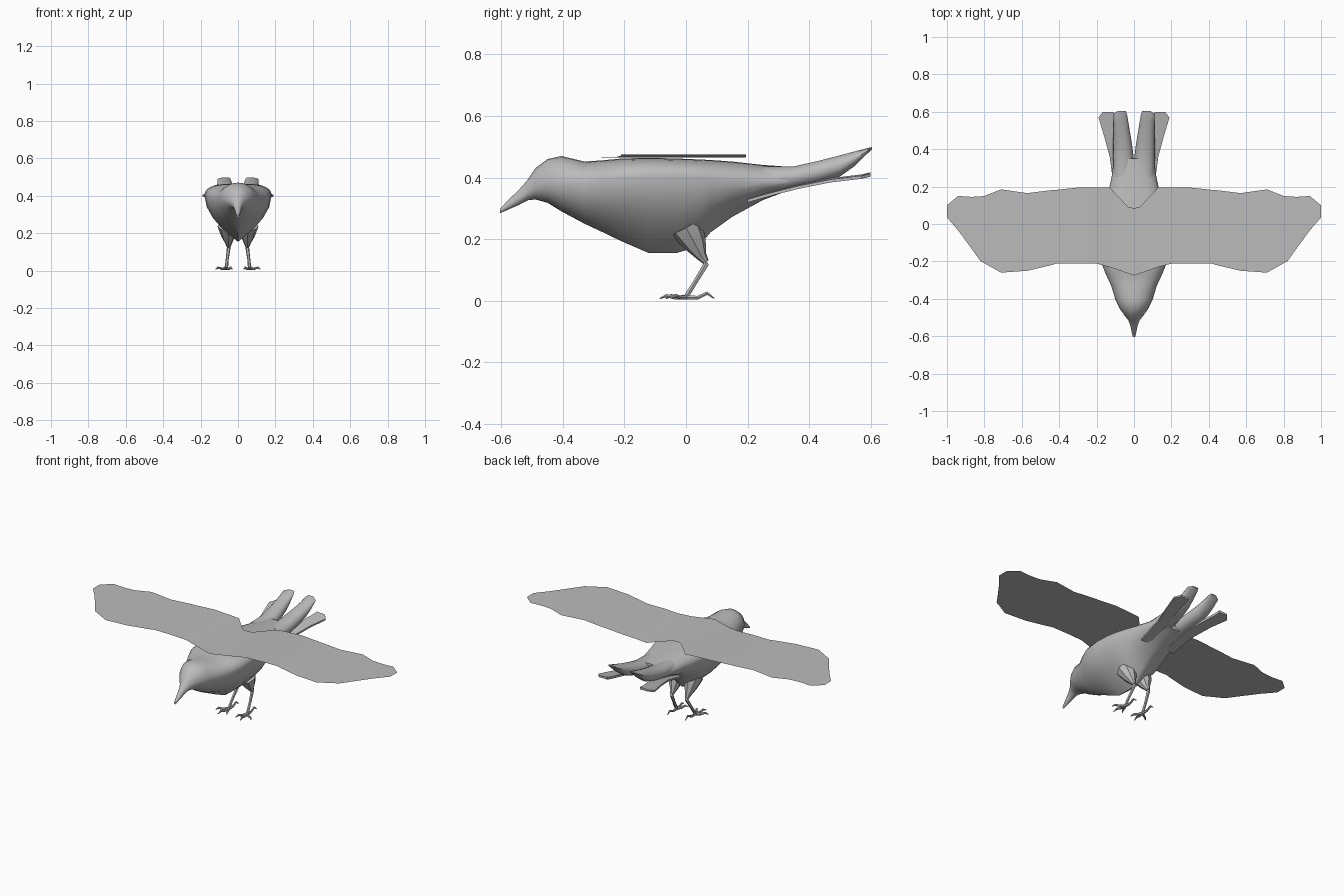
import bpy, bmesh, math
from mathutils import Vector

grey = bpy.data.materials.new("plain_grey")
grey.diffuse_color = (0.5, 0.5, 0.5, 1)


def finish(name, bm, recalc=True):
    if recalc:
        bmesh.ops.recalc_face_normals(bm, faces=bm.faces)
    me = bpy.data.meshes.new(name)
    bm.to_mesh(me)
    bm.free()
    me.materials.append(grey)
    ob = bpy.data.objects.new(name, me)
    bpy.context.collection.objects.link(ob)
    bpy.ops.object.select_all(action='DESELECT')
    ob.select_set(True)
    bpy.context.view_layer.objects.active = ob
    bpy.ops.object.shade_smooth_by_angle(angle=math.radians(40))
    return ob


def loft(name, rings):
    """Skin a list of equal closed rings and cap both ends."""
    bm = bmesh.new()
    vs = [[bm.verts.new(p) for p in r] for r in rings]
    n = len(vs[0])
    for a, b in zip(vs, vs[1:]):
        for i in range(n):
            j = (i + 1) % n
            bm.faces.new((a[i], a[j], b[j], b[i]))
    bm.faces.new(vs[0])
    bm.faces.new(vs[-1])
    return finish(name, bm)


def section(y, top, bot, w, mid, p, q, cx=0, n=24):
    """Cross-section across y: p shapes the upper half, q the lower half."""
    ring = []
    for i in range(n):
        t = 2 * math.pi * i / n
        c, s = math.cos(t), math.sin(t)
        x = math.copysign(abs(c) ** (p if s >= 0 else q), c) * w
        h = (top - mid) if s >= 0 else (mid - bot)
        ring.append((cx + x, y, mid + h * s))
    return ring


def tube(name, pts, radii, n=6):
    rings = []
    for i, p in enumerate(pts):
        d = (Vector(pts[min(i + 1, len(pts) - 1)]) - Vector(pts[max(i - 1, 0)])).normalized()
        ref = Vector((0, 0, 1)) if abs(d.z) < 0.8 else Vector((0, 1, 0))
        u = d.cross(ref).normalized()
        v = d.cross(u)
        rings.append([Vector(p) + radii[i] * (u * math.cos(2 * math.pi * k / n)
                      + v * math.sin(2 * math.pi * k / n)) for k in range(n)])
    return loft(name, rings)


# Beak, head, torso and rump in one skin: y, top, bottom, half width, widest z, p, q
body = [
    (-0.605, 0.298, 0.284, 0.006, 0.291, 1, 1),
    (-0.575, 0.330, 0.297, 0.013, 0.313, 1, 1),
    (-0.545, 0.358, 0.310, 0.019, 0.334, 1, 1),
    (-0.515, 0.392, 0.326, 0.030, 0.357, 1, 1),
    (-0.490, 0.430, 0.329, 0.050, 0.375, 1, 1),
    (-0.450, 0.460, 0.318, 0.078, 0.385, 1, 1),
    (-0.405, 0.470, 0.290, 0.099, 0.385, 1, 1.1),
    (-0.330, 0.452, 0.250, 0.122, 0.380, 0.9, 1.3),
    (-0.270, 0.456, 0.222, 0.150, 0.390, 0.7, 1.6),
    (-0.210, 0.462, 0.193, 0.174, 0.400, 0.6, 1.9),
    (-0.120, 0.464, 0.154, 0.180, 0.405, 0.55, 2.1),
    (-0.030, 0.462, 0.155, 0.176, 0.405, 0.55, 2.0),
    (0.040, 0.459, 0.175, 0.168, 0.400, 0.6, 1.8),
    (0.080, 0.457, 0.222, 0.160, 0.395, 0.6, 1.6),
    (0.150, 0.452, 0.272, 0.142, 0.390, 0.65, 1.4),
    (0.250, 0.441, 0.327, 0.120, 0.385, 0.7, 1.2),
    (0.350, 0.434, 0.364, 0.106, 0.390, 0.8, 1),
]
loft("body", [section(*s) for s in body])

# Wings: one thin sheet, x, leading y, trailing y, z
wing = [
    (0.00, -0.275, 0.085, 0.466), (0.03, -0.265, 0.09, 0.465), (0.13, -0.23, 0.195, 0.466),
    (0.20, -0.212, 0.195, 0.471), (0.30, -0.212, 0.195, 0.475), (0.41, -0.21, 0.183, 0.475),
    (0.45, -0.222, 0.18, 0.475), (0.57, -0.25, 0.165, 0.475), (0.71, -0.26, 0.185, 0.475),
    (0.80, -0.21, 0.15, 0.475), (0.82, -0.20, 0.148, 0.475), (0.87, -0.13, 0.145, 0.475),
    (0.94, -0.035, 0.15, 0.475), (1.00, 0.035, 0.10, 0.475),
]
span = [(-x, a, b, z) for x, a, b, z in reversed(wing[1:])] + wing
bm = bmesh.new()
cols = [[bm.verts.new((x, a + (b - a) * k / 4, z)) for k in range(5)] for x, a, b, z in span]
for c0, c1 in zip(cols, cols[1:]):
    for k in range(4):
        bm.faces.new((c0[k], c1[k], c1[k + 1], c0[k + 1]))
finish("wings", bm, recalc=False)

for side, label in ((1, "right"), (-1, "left")):
    # Thick inner tail feather: y, top, bottom, half width, centre x
    inner = [
        (0.25, 0.437, 0.340, 0.055, 0.056), (0.35, 0.437, 0.364, 0.055, 0.056),
        (0.43, 0.455, 0.380, 0.050, 0.061), (0.50, 0.473, 0.402, 0.044, 0.067),
        (0.55, 0.486, 0.438, 0.040, 0.071), (0.59, 0.496, 0.478, 0.036, 0.074),
        (0.605, 0.499, 0.492, 0.020, 0.065),
    ]
    loft(label + "_inner_tail_feather",
         [section(y, t, b, w, (t + b) / 2, 0.8, 0.9, side * cx, 14) for y, t, b, w, cx in inner])

    # Flat outer tail feather: y, inner x, outer x, z
    outer = [
        (0.20, 0.06, 0.115, 0.325), (0.27, 0.06, 0.118, 0.345), (0.36, 0.065, 0.130, 0.368),
        (0.47, 0.085, 0.160, 0.390), (0.57, 0.105, 0.190, 0.402), (0.60, 0.110, 0.165, 0.409),
    ]
    loft(label + "_outer_tail_feather",
         [[(side * a, y, z - 0.006), (side * b, y, z - 0.006),
           (side * b, y, z + 0.004), (side * a, y, z + 0.008)] for y, a, b, z in outer])

    # Feathered thigh and bare shank
    tube(label + "_thigh", [(side * 0.055, 0.0, 0.24), (side * 0.052, 0.03, 0.185),
                            (side * 0.050, 0.05, 0.145), (side * 0.050, 0.065, 0.125)],
         [0.055, 0.038, 0.018, 0.010], 8)
    tube(label + "_shank", [(side * 0.050, 0.05, 0.145), (side * 0.050, 0.065, 0.118),
                            (side * 0.058, 0.03, 0.060), (side * 0.062, 0.0, 0.012)],
         [0.010, 0.010, 0.008, 0.009])

    # Three front toes and one hind toe, each with a raised knuckle and claw
    for k, (tx, ty) in enumerate([(0.030, -0.065), (0.075, -0.085), (0.120, -0.045), (0.060, 0.092)]):
        a = Vector((side * 0.062, 0.0, 0.011))
        b = Vector((side * tx, ty, 0.007))
        rise = 0.016 if k == 3 else 0.008
        path = [a, a.lerp(b, 0.4), a.lerp(b, 0.75) + Vector((0, 0, rise)), b]
        tube(f"{label}_toe_{k + 1}", path, [0.009, 0.007, 0.006, 0.002])
